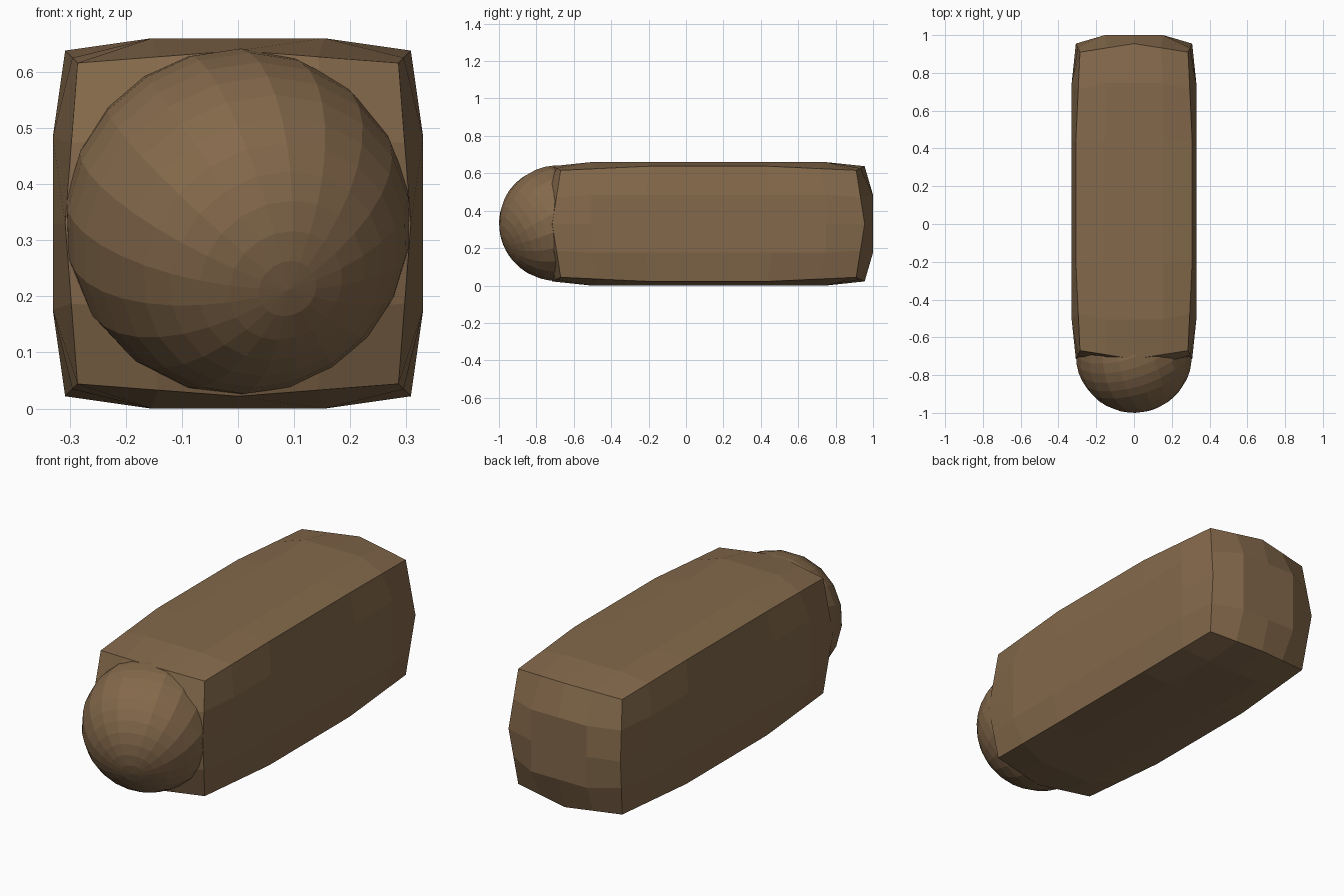
import bpy, bmesh
from mathutils import Vector

if "Cube" in bpy.data.objects:
    bpy.data.objects.remove(bpy.data.objects["Cube"])

brown = bpy.data.materials.new("brown")
brown.diffuse_color = (0.23, 0.14, 0.07, 1)
brown.use_nodes = True
brown.node_tree.nodes["Principled BSDF"].inputs["Base Color"].default_value = brown.diffuse_color

CENTRE = Vector((0, 0.12, 0.33))
HALF = (0.33, 0.88, 0.33)       # half size at the middle of each side
DROP = (0.022, 0.045, 0.022)    # inset per edge, making the sides bulge
GRID = ((-1, -.5, 0, .5, 1), (-1, -.75, -.4, 0, .4, .75, 1), (-1, -.5, 0, .5, 1))


def bulged(p):
    """Place a point of the unit cube on the bulging box."""
    on_edge = sum(abs(c) == 1 for c in p) >= 2
    flat = (0, .4, 0) if on_edge else (.5, .75, .5)
    fall = [max(0, (abs(c) - f) / (1 - f)) for c, f in zip(p, flat)]
    return CENTRE + Vector([p[i] * (HALF[i] - DROP[i] * (sum(fall) - fall[i]))
                            for i in range(3)])


def finish(bm, name):
    bmesh.ops.recalc_face_normals(bm, faces=bm.faces)
    mesh = bpy.data.meshes.new(name)
    bm.to_mesh(mesh)
    bm.free()
    mesh.materials.append(brown)
    obj = bpy.data.objects.new(name, mesh)
    bpy.context.collection.objects.link(obj)
    return obj


# Long body: a gridded box with softly bulging sides
bm = bmesh.new()
verts = {}


def vert(p):
    if p not in verts:
        verts[p] = bm.verts.new(bulged(p))
    return verts[p]


for axis in range(3):
    a, b = (axis + 1) % 3, (axis + 2) % 3
    for side in (-1, 1):
        for a0, a1 in zip(GRID[a], GRID[a][1:]):
            for b0, b1 in zip(GRID[b], GRID[b][1:]):
                quad = []
                for u, v in ((a0, b0), (a1, b0), (a1, b1), (a0, b1)):
                    p = [0, 0, 0]
                    p[axis], p[a], p[b] = side, u, v
                    quad.append(vert(tuple(p)))
                bm.faces.new(quad)
finish(bm, "body")

# Round nose: a faceted ball with its pole tilted forward and down
bm = bmesh.new()
bmesh.ops.create_uvsphere(bm, u_segments=20, v_segments=18, radius=0.309)
nose = finish(bm, "nose_ball")
nose.location = (0, -0.691, 0.333)
nose.rotation_euler = Vector((.29, -.87, -.39)).to_track_quat('Z', 'Y').to_euler()
